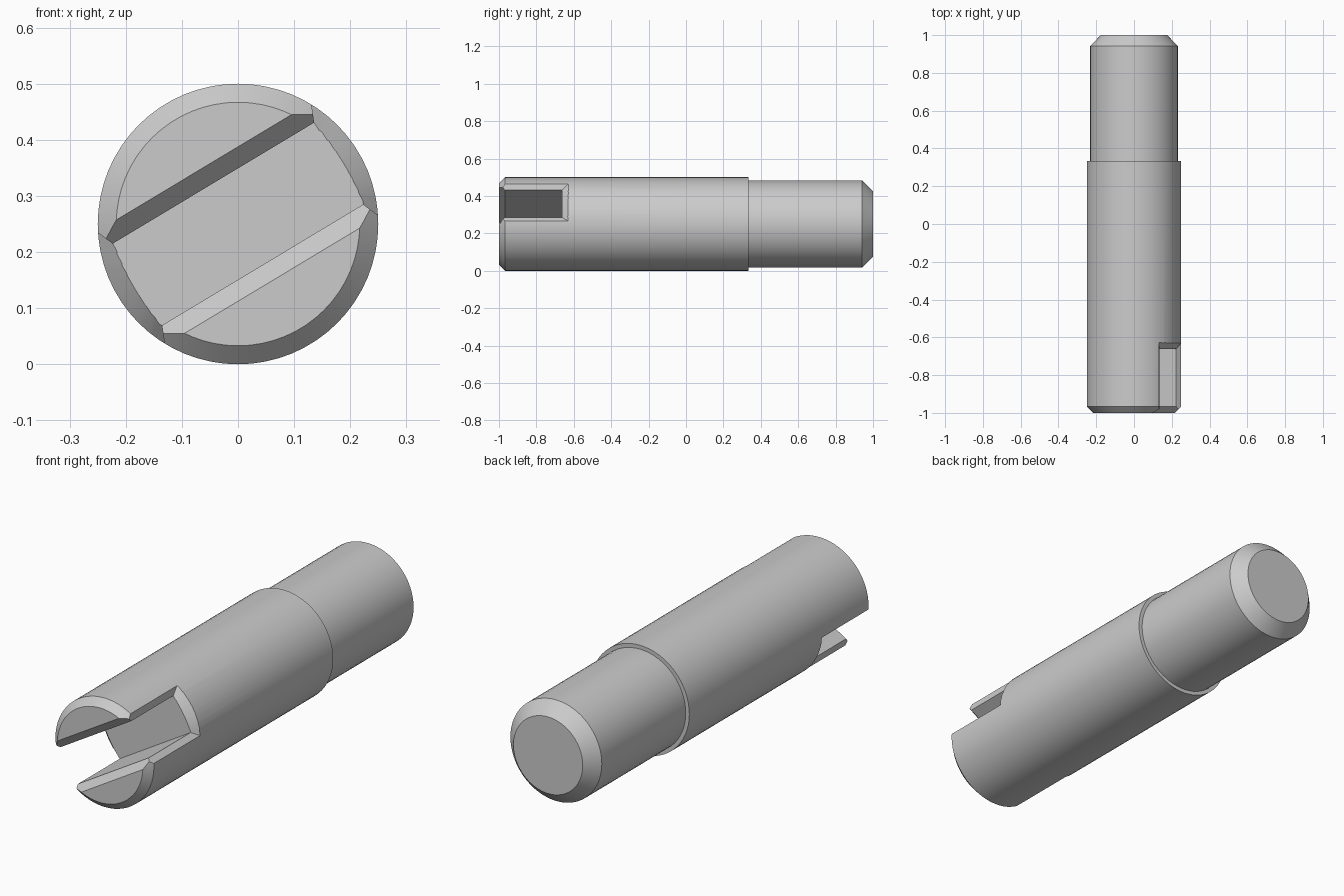
import bpy, bmesh, math

cube = bpy.data.objects.get("Cube")
if cube:
    bpy.data.objects.remove(cube, do_unlink=True)

R = 0.25                      # main radius and axis height
BEVEL = 0.033
SLOT = 0.085                  # half the slot width
FLOOR = -0.663                # depth of the slot floor
TILT = math.radians(31)

grey = bpy.data.materials.new("steel grey")
grey.use_nodes = True
colour = (0.6, 0.6, 0.6, 1)
grey.diffuse_color = colour
grey.node_tree.nodes["Principled BSDF"].inputs["Base Color"].default_value = colour


def place(u, v, y):
    """Point given along the slot (u), across it (v) and along the axis (y)."""
    c, s = math.cos(TILT), math.sin(TILT)
    return (u * c - v * s, y, R + u * s + v * c)


def make_object(name, bm):
    bmesh.ops.recalc_face_normals(bm, faces=bm.faces)
    mesh = bpy.data.meshes.new(name)
    bm.to_mesh(mesh)
    bm.free()
    mesh.materials.append(grey)
    ob = bpy.data.objects.new(name, mesh)
    bpy.context.collection.objects.link(ob)
    return ob


def loft(name, rings):
    """Closed solid through rings of equal length, capped at both ends."""
    bm = bmesh.new()
    loops = [[bm.verts.new(p) for p in ring] for ring in rings]
    n = len(loops[0])
    for a, b in zip(loops, loops[1:]):
        for i in range(n):
            j = (i + 1) % n
            bm.faces.new((a[i], a[j], b[j], b[i]))
    bm.faces.new(loops[0])
    bm.faces.new(loops[-1])
    return make_object(name, bm)


# Stepped shaft with chamfered ends
profile = [(R - BEVEL, -1), (R, -1 + BEVEL), (R, 0.333),
           (0.232, 0.333), (0.232, 0.942), (0.176, 1)]
SIDES = 64
angles = [2 * math.pi * i / SIDES for i in range(SIDES)]
shaft = loft("slotted_shaft", [
    [(r * math.cos(a), y, R + r * math.sin(a)) for a in angles]
    for r, y in profile])

# Slot with a flared mouth
flare = 2 * BEVEL
section = [(-SLOT - flare, -1 - BEVEL), (-SLOT, -1 + BEVEL), (-SLOT, FLOOR),
           (SLOT, FLOOR), (SLOT, -1 + BEVEL), (SLOT + flare, -1 - BEVEL)]
cutters = [loft("slot_cutter", [[place(u, v, y) for v, y in section]
                                for u in (-0.4, 0.4)])]


# Chamfer where the slot breaks through the side of the shaft
def side_chamfer(side):
    rings = []
    steps = 8
    for i in range(steps + 1):
        f = 2 * i / steps - 1
        v0, v1 = f * SLOT, f * (SLOT + 0.03)
        r0 = R - BEVEL + 0.009 * f * f
        u0 = math.sqrt(r0 ** 2 - v0 ** 2)
        u1 = math.sqrt(R ** 2 - v1 ** 2)
        ends = []
        for t in (-0.3, 1.6):
            ends.append((side * (u0 + t * (u1 - u0)),
                         v0 + t * (v1 - v0), FLOOR + t * BEVEL))
        (ua, va, ya), (ub, vb, yb) = ends
        rings.append([place(ua, va, ya), place(ub, vb, yb),
                      place(ub, vb, -1.1), place(ua, va, -1.1)])
    return loft("side_chamfer_cutter", rings)


cutters += [side_chamfer(1), side_chamfer(-1)]

# Cut, then discard the cutters
bpy.ops.object.select_all(action='DESELECT')
bpy.context.view_layer.objects.active = shaft
shaft.select_set(True)
for cutter in cutters:
    cutter.hide_render = True
    mod = shaft.modifiers.new("cut", 'BOOLEAN')
    mod.operation = 'DIFFERENCE'
    mod.solver = 'EXACT'
    mod.object = cutter
    bpy.ops.object.modifier_apply(modifier=mod.name)
    bpy.data.objects.remove(cutter, do_unlink=True)

bpy.ops.object.shade_smooth_by_angle(angle=math.radians(25))
